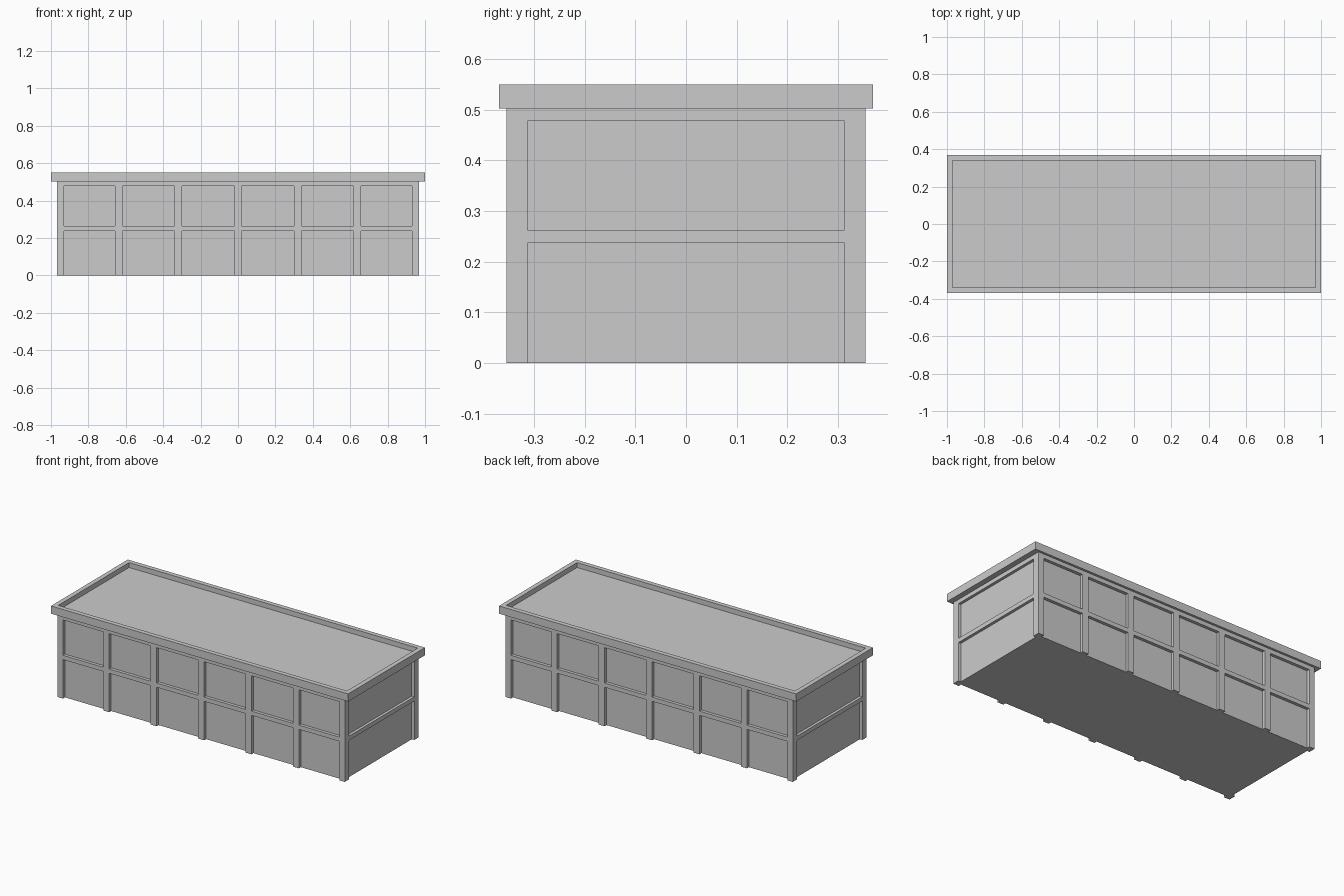
import bpy
import bmesh

cube = bpy.data.objects.get("Cube")
if cube:
    bpy.data.objects.remove(cube, do_unlink=True)

grey = bpy.data.materials.new("plain grey")
grey.use_nodes = True
grey.diffuse_color = (0.6, 0.6, 0.6, 1)
grey.node_tree.nodes["Principled BSDF"].inputs["Base Color"].default_value = (0.6, 0.6, 0.6, 1)


def add_box(bm, x, y, z):
    """Add a box spanning the (low, high) ranges and return its vertices."""
    verts = bmesh.ops.create_cube(bm, size=1)["verts"]
    for v in verts:
        for axis, (low, high) in enumerate((x, y, z)):
            v.co[axis] = high if v.co[axis] > 0 else low
    return verts


def span(sign, inner, outer):
    return tuple(sorted((sign * inner, sign * outer)))


def finish(bm, name):
    bmesh.ops.recalc_face_normals(bm, faces=bm.faces)
    mesh = bpy.data.meshes.new(name)
    bm.to_mesh(mesh)
    bm.free()
    mesh.materials.append(grey)
    obj = bpy.data.objects.new(name, mesh)
    bpy.context.scene.collection.objects.link(obj)


WALL_X, WALL_Y = 0.95, 0.336      # recessed wall faces
FRAME_X, FRAME_Y = 0.967, 0.355   # outer faces of posts and rails
POST_X, POST_Y = 0.93, 0.313      # inner edges of the corner posts
SPACING, HALF_POST = 0.319, 0.02
EAVE, TOP, ROOF = 0.503, 0.55, 0.52
RAILS = ((0.237, 0.263), (0.478, EAVE))

# Recessed body
bm = bmesh.new()
add_box(bm, (-WALL_X, WALL_X), (-WALL_Y, WALL_Y), (0, EAVE))
finish(bm, "body_walls")

# Corner and intermediate posts
bm = bmesh.new()
for sy in (-1, 1):
    for sx in (-1, 1):
        add_box(bm, span(sx, POST_X, FRAME_X), span(sy, POST_Y, FRAME_Y), (0, EAVE))
    for i in range(-2, 3):
        c = i * SPACING
        add_box(bm, (c - HALF_POST, c + HALF_POST), span(sy, WALL_Y, FRAME_Y), (0, EAVE))
finish(bm, "wall_posts")

# Rails fitted between the posts, flush with them
bm = bmesh.new()
for z in RAILS:
    for s in (-1, 1):
        for i in range(-3, 3):
            left = -POST_X if i == -3 else i * SPACING + HALF_POST
            right = POST_X if i == 2 else (i + 1) * SPACING - HALF_POST
            add_box(bm, (left, right), span(s, WALL_Y, FRAME_Y), z)
        add_box(bm, span(s, WALL_X, FRAME_X), (-POST_Y, POST_Y), z)
finish(bm, "wall_rails")

# Roof slab with a raised rim around a sunken deck
bm = bmesh.new()
add_box(bm, (-1, 1), (-0.369, 0.369), (EAVE, TOP))
bm.normal_update()
top = max(bm.faces, key=lambda f: f.calc_center_median().z)
bmesh.ops.inset_region(bm, faces=[top], thickness=0.04)
deck = bmesh.ops.extrude_discrete_faces(bm, faces=[top])["faces"][0]
for v in deck.verts:
    v.co.z = ROOF
finish(bm, "roof_with_rim")
